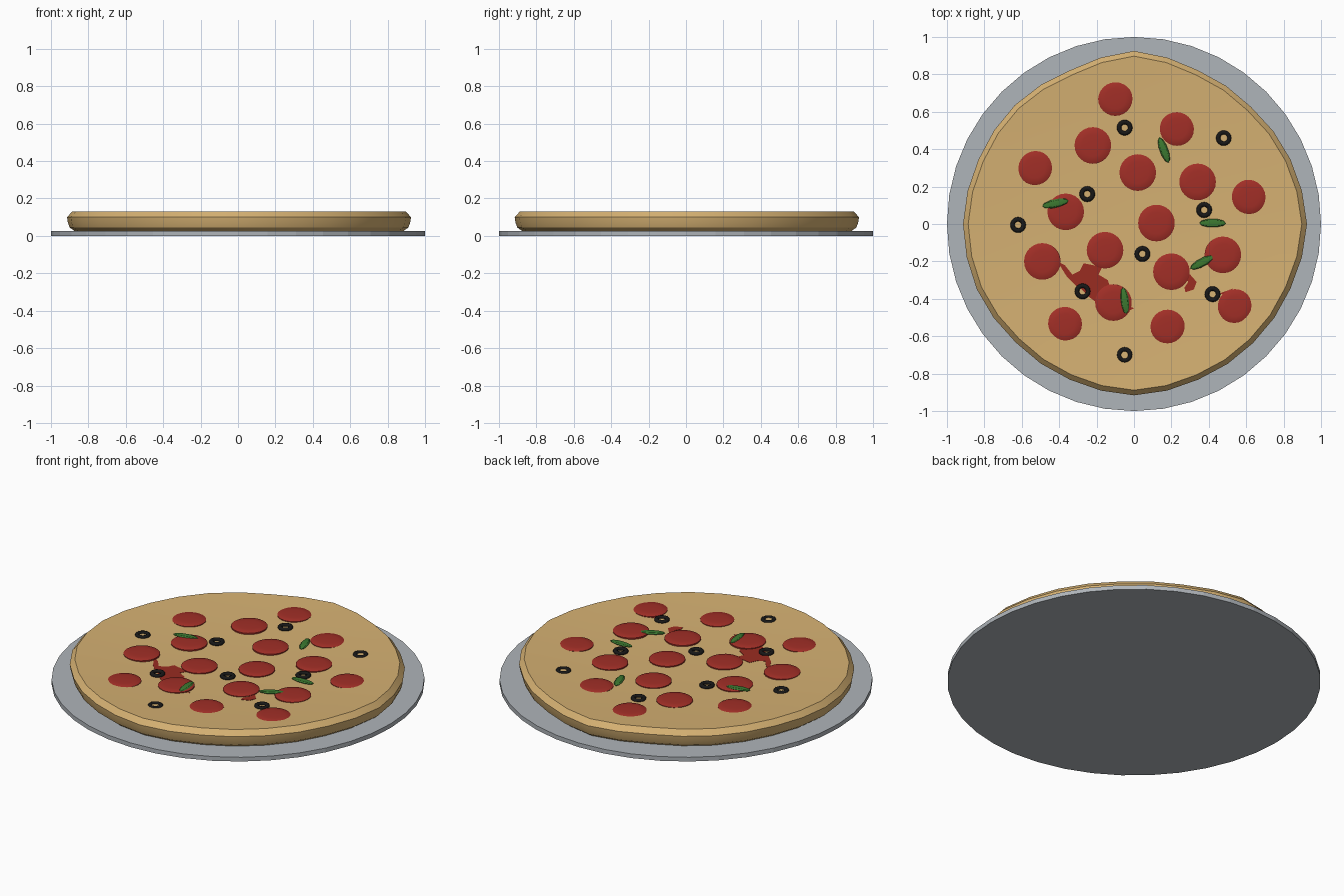
import bpy, bmesh, math
from mathutils import Matrix, Vector

if "Cube" in bpy.data.objects:
    bpy.data.objects.remove(bpy.data.objects["Cube"])


def material(name, rgb):
    m = bpy.data.materials.new(name)
    m.diffuse_color = (*rgb, 1)
    m.use_nodes = True
    m.node_tree.nodes["Principled BSDF"].inputs["Base Color"].default_value = m.diffuse_color
    return m


STEEL = material("pan grey", (0.43, 0.46, 0.49))
DOUGH = material("baked dough", (0.67, 0.44, 0.17))
MEAT = material("pepperoni red", (0.36, 0.028, 0.02))
SAUCE = material("sauce red", (0.32, 0.025, 0.015))
OLIVE = material("olive black", (0.009, 0.009, 0.009))
LEAF = material("leaf green", (0.045, 0.19, 0.03))


def finish(name, bm, mat, angle=None):
    bmesh.ops.recalc_face_normals(bm, faces=bm.faces)
    me = bpy.data.meshes.new(name)
    bm.to_mesh(me)
    bm.free()
    me.materials.append(mat)
    ob = bpy.data.objects.new(name, me)
    bpy.context.collection.objects.link(ob)
    if angle:
        bpy.ops.object.select_all(action='DESELECT')
        ob.select_set(True)
        bpy.context.view_layer.objects.active = ob
        bpy.ops.object.shade_smooth_by_angle(angle=math.radians(angle))
    return ob


def lathe(bm, profile, n, radius=lambda a: 1.0, centre=(0, 0, 0)):
    """Closed solid from (r, z) rings, capped at both ends by a centre fan."""
    c = Vector(centre)
    rings = []
    for r, z in profile:
        rings.append([bm.verts.new(c + Vector((r * radius(a) * math.cos(a), r * radius(a) * math.sin(a), z)))
                      for a in (2 * math.pi * i / n for i in range(n))])
    for lo, hi in zip(rings, rings[1:]):
        for i in range(n):
            j = (i + 1) % n
            bm.faces.new((lo[i], lo[j], hi[j], hi[i]))
    bm.faces.new(rings[0][::-1])
    bm.faces.new(rings[-1])


# Hand-stretched outline, one radius every 22.5 degrees
OUTLINE = [.925, .905, .885, .89, .925, .89, .90, .90, .914, .91, .895, .90, .916, .90, .90, .905]


def outline(a):
    t = a / (2 * math.pi) * 16
    i = int(t) % 16
    f = t - int(t)
    return OUTLINE[i] * (1 - f) + OUTLINE[(i + 1) % 16] * f


def dough_z(x, y):
    return 0.106 + 0.024 * (math.hypot(x, y) / 0.88) ** 2


# Round pan
bm = bmesh.new()
lathe(bm, [(1, 0), (1, 0.025)], 40)
finish("pan", bm, STEEL)

# Dough base: rounded rim, shallow dished top
bm = bmesh.new()
profile = [(0.955, 0.025), (0.985, 0.045), (0.995, 0.07), (1, 0.1), (0.97, 0.13)]
for k in range(9, 0, -1):
    t = k / 10
    profile.append((0.97 * t, 0.106 + 0.024 * t * t))
lathe(bm, profile, 32, outline)
finish("dough", bm, DOUGH, 25)

# Sauce showing through the cheese: thin plates lying on the dough
patches = [
    [(-.41, -.20), (-.37, -.22), (-.33, -.27), (-.29, -.25), (-.27, -.21), (-.22, -.22), (-.17, -.23),
     (-.19, -.27), (-.14, -.30), (-.12, -.36), (-.10, -.40), (-.20, -.42), (-.24, -.39), (-.29, -.34),
     (-.31, -.33), (-.36, -.28)],
    [(.27, -.26), (.30, -.27), (.335, -.31), (.32, -.35), (.275, -.365), (.27, -.34), (.29, -.31)],
    [(.46, -.37), (.53, -.345), (.50, -.39)],
    [(-.05, -.43), (0, -.45), (-.03, -.465)],
]
bm = bmesh.new()
for pts in patches:
    top = [bm.verts.new((x, y, dough_z(x, y) + 0.002)) for x, y in pts]
    low = [bm.verts.new((x, y, dough_z(x, y) - 0.003)) for x, y in pts]
    n = len(pts)
    bm.faces.new(top)
    bm.faces.new(low[::-1])
    for i in range(n):
        j = (i + 1) % n
        bm.faces.new((top[i], low[i], low[j], top[j]))
bmesh.ops.triangulate(bm, faces=[f for f in bm.faces if len(f.verts) > 4])
finish("sauce_patches", bm, SAUCE)

# Pepperoni slices: low domes, the outer ones sunk into the dough
slices = [(-.1, .67), (.23, .51), (-.22, .42), (-.53, .30), (.02, .275), (.34, .225), (.615, .145),
          (-.365, .065), (.12, .005), (-.155, -.14), (-.49, -.20), (.20, -.255), (.475, -.165),
          (-.11, -.42), (-.37, -.535), (.18, -.55), (.54, -.44)]
bm = bmesh.new()
for x, y in slices:
    d = math.hypot(x, y)
    rad, edge = (0.098, 0.009) if d < 0.55 else (0.092, 0.004)
    z = dough_z(x, y)
    lathe(bm, [(rad, -0.015), (rad, edge - 0.003), (rad * 0.95, edge), (rad * 0.6, edge + 0.003),
               (rad * 0.25, edge + 0.004)], 24, centre=(x, y, z))
finish("pepperoni", bm, MEAT, 40)

# Olive rings
olives = [(-.05, .515), (.48, .46), (-.25, .16), (-.62, -.005), (.375, .075), (.045, -.16),
          (-.275, -.36), (.42, -.375), (-.05, -.70)]
bm = bmesh.new()
for x, y in olives:
    z = min(dough_z(x, y) + 0.006, 0.1185)
    n, m = 16, 8
    grid = [[bm.verts.new((x + (0.03 + 0.012 * math.cos(b)) * math.cos(a),
                           y + (0.03 + 0.012 * math.cos(b)) * math.sin(a), z + 0.011 * math.sin(b)))
             for b in (2 * math.pi * k / m for k in range(m))]
            for a in (2 * math.pi * i / n for i in range(n))]
    for i in range(n):
        for k in range(m):
            p, q = grid[i], grid[(i + 1) % n]
            bm.faces.new((p[k], q[k], q[(k + 1) % m], p[(k + 1) % m]))
finish("olive_rings", bm, OLIVE, 60)

# Basil leaves: flattened, pointed ellipsoids
leaves = [(.16, .395, 110), (-.42, .11, 12), (.42, .005, 0), (.365, -.205, 28), (-.05, -.41, 97)]
bm = bmesh.new()
for x, y, deg in leaves:
    z = min(dough_z(x, y) + 0.012, 0.122)
    mat = (Matrix.Translation((x, y, z)) @ Matrix.Rotation(math.radians(deg), 4, 'Z')
           @ Matrix.Diagonal((0.072, 0.023, 0.009, 1)) @ Matrix.Rotation(math.pi / 2, 4, 'Y'))
    bmesh.ops.create_uvsphere(bm, u_segments=8, v_segments=5, radius=1, matrix=mat)
finish("basil_leaves", bm, LEAF, 30)
